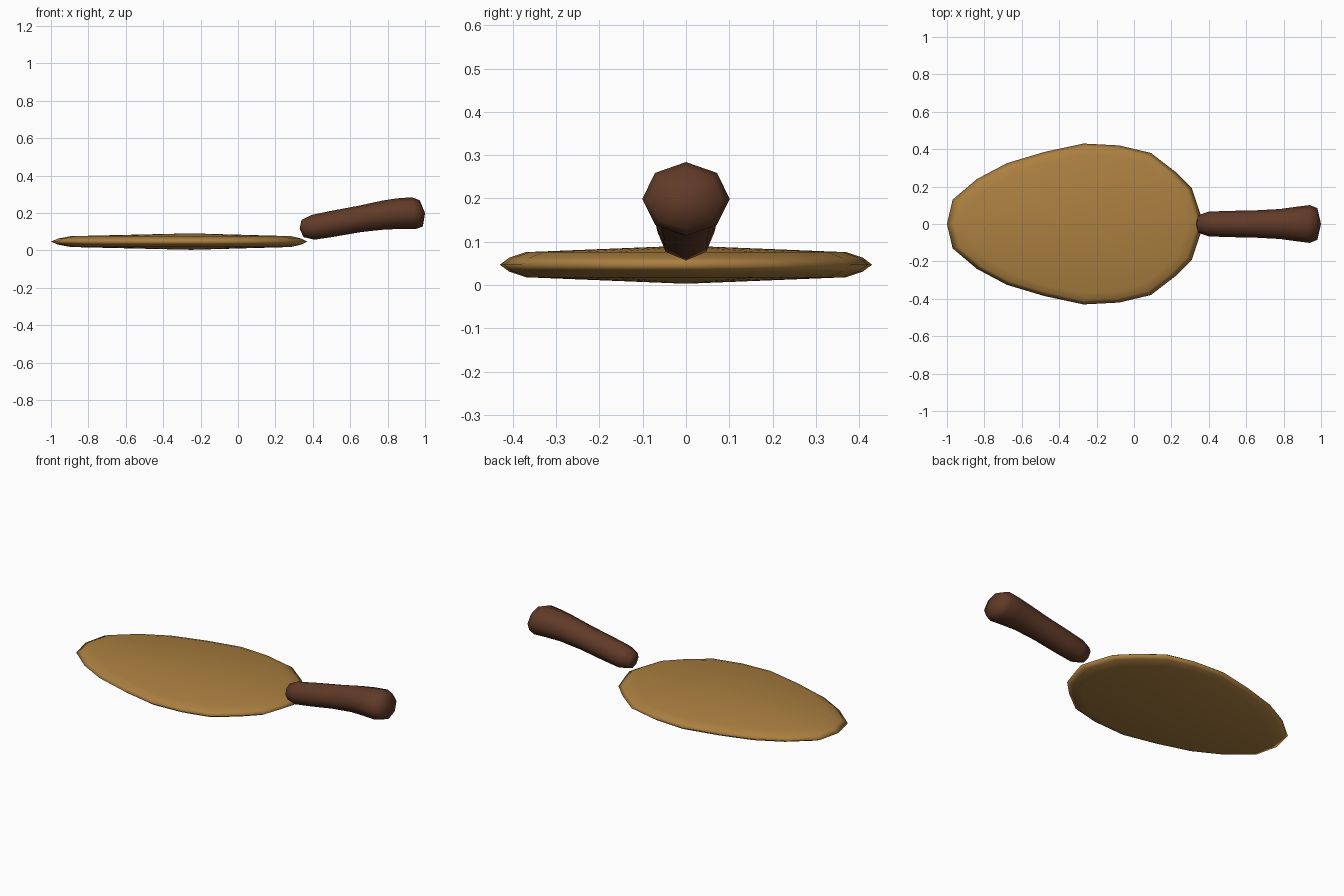
import bpy
import bmesh
from math import sin, cos, pi

cube = bpy.data.objects.get("Cube")
if cube:
    bpy.data.objects.remove(cube, do_unlink=True)


def make_material(name, colour):
    mat = bpy.data.materials.new(name)
    mat.use_nodes = True
    mat.diffuse_color = colour
    mat.node_tree.nodes["Principled BSDF"].inputs["Base Color"].default_value = colour
    return mat


def loft(name, rings, start, end, mat):
    """Skin a list of closed rings and close both ends with a fan to a point."""
    bm = bmesh.new()
    loops = [[bm.verts.new(p) for p in ring] for ring in rings]
    n = len(loops[0])
    for a, b in zip(loops, loops[1:]):
        for i in range(n):
            j = (i + 1) % n
            bm.faces.new((a[i], a[j], b[j], b[i]))
    for loop, tip in ((loops[0], start), (loops[-1], end)):
        v = bm.verts.new(tip)
        for i in range(n):
            bm.faces.new((loop[i], loop[(i + 1) % n], v))
    bmesh.ops.recalc_face_normals(bm, faces=bm.faces)
    mesh = bpy.data.meshes.new(name)
    bm.to_mesh(mesh)
    bm.free()
    mesh.materials.append(mat)
    mesh.polygons.foreach_set("use_smooth", [True] * len(mesh.polygons))
    obj = bpy.data.objects.new(name, mesh)
    bpy.context.collection.objects.link(obj)
    return obj


wood = make_material("golden wood", (0.41, 0.215, 0.052, 1))
grip = make_material("dark brown grip", (0.118, 0.043, 0.021, 1))

# Blade: half outline mirrored across y, thin rim, shallow domes above and below
half = [(-0.97, 0.13), (-0.84, 0.24), (-0.68, 0.325), (-0.48, 0.385),
        (-0.27, 0.43), (-0.08, 0.42), (0.09, 0.38), (0.22, 0.28),
        (0.31, 0.19), (0.35, 0.07)]
outline = [(-1, 0)] + half + [(0.37, 0)] + [(x, -y) for x, y in reversed(half)]
centre = -0.25


def blade_ring(scale, z):
    return [(centre + (x - centre) * scale, y * scale, z) for x, y in outline]


mid = 0.047
rings = [blade_ring(s, mid + h) for s, h in
         ((0.86, -0.029), (0.95, -0.016), (1, 0), (0.95, 0.016), (0.86, 0.029))]
loft("paddle_blade", rings, (centre, 0, 0.003), (centre, 0, 0.091), wood)

# Handle: tilted eight-sided grip swelling to a rounded butt
# each section is x, centre height, half width, half height
sections = [(0.345, 0.117, 0.048, 0.046), (0.4, 0.123, 0.066, 0.066),
            (0.5, 0.141, 0.07, 0.069), (0.65, 0.168, 0.073, 0.07),
            (0.78, 0.189, 0.08, 0.077), (0.86, 0.196, 0.091, 0.082),
            (0.94, 0.199, 0.101, 0.085), (0.98, 0.198, 0.085, 0.07)]
rings = [[(x - 0.12 * rz * cos(k * pi / 4), ry * sin(k * pi / 4), z + rz * cos(k * pi / 4))
          for k in range(8)] for x, z, ry, rz in sections]
loft("handle", rings, (0.33, 0, 0.115), (1, 0, 0.199), grip)
